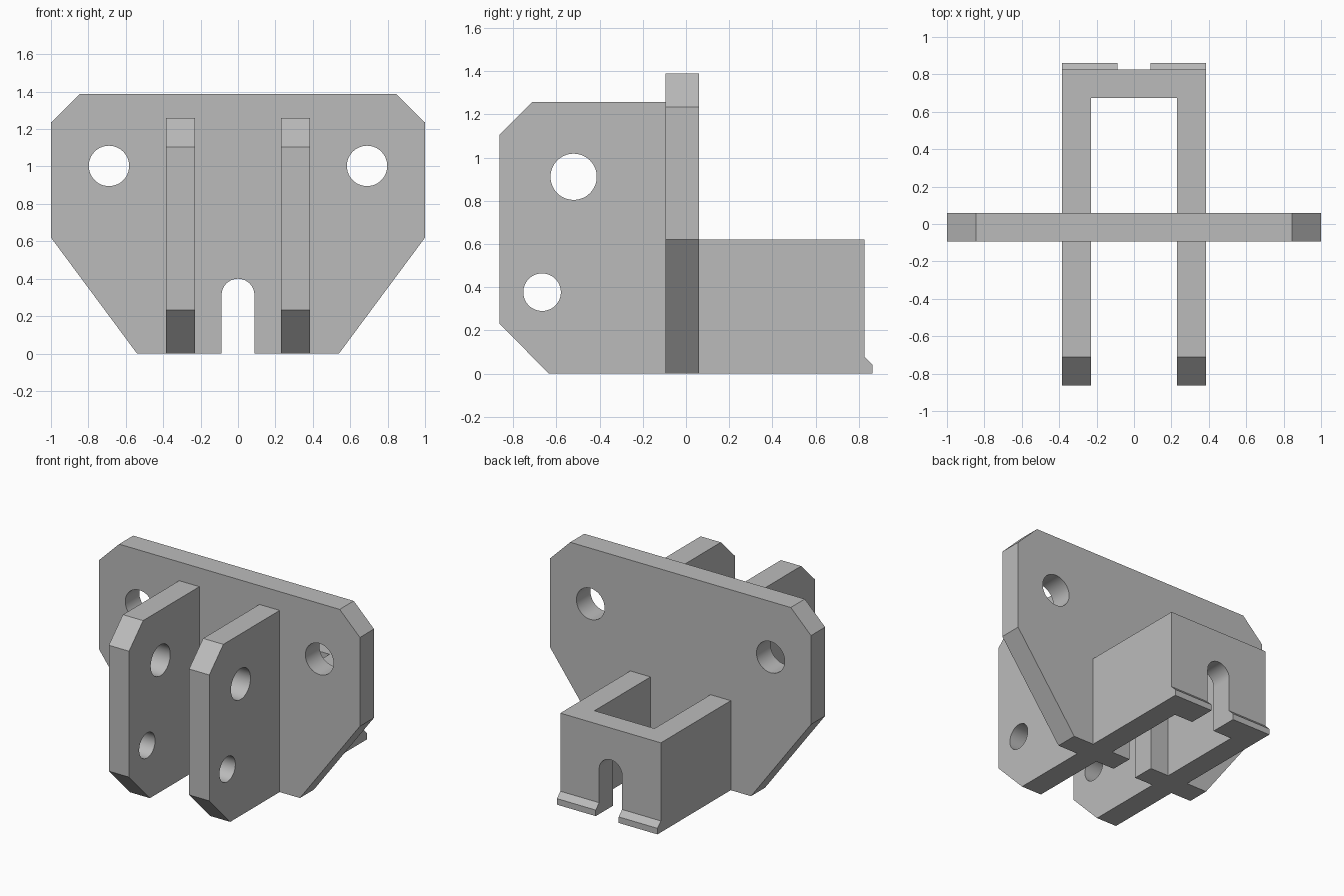
import bpy, bmesh, math
from mathutils import Matrix

cube = bpy.data.objects.get("Cube")
if cube:
    bpy.data.objects.remove(cube, do_unlink=True)

grey = bpy.data.materials.new("plain grey")
grey.use_nodes = True
grey.diffuse_color = (0.5, 0.5, 0.5, 1)
grey.node_tree.nodes["Principled BSDF"].inputs["Base Color"].default_value = grey.diffuse_color

# Local profile axes to world: front profiles use x/z, side profiles use y/z
FRONT = Matrix(((1, 0, 0, 0), (0, 0, -1, 0), (0, 1, 0, 0), (0, 0, 0, 1)))
SIDE = Matrix(((0, 0, 1, 0), (1, 0, 0, 0), (0, 1, 0, 0), (0, 0, 0, 1)))


def circle(u, v, r, n=48):
    return [(u + r * math.cos(i * math.tau / n), v + r * math.sin(i * math.tau / n))
            for i in range(n)]


def slab(name, loops, start, end, frame):
    """Extrude a filled outline (with hole loops) from start to end along its normal."""
    curve = bpy.data.curves.new(name, "CURVE")
    curve.dimensions = "2D"
    curve.fill_mode = "BOTH"
    curve.extrude = (end - start) / 2
    for loop in loops:
        spline = curve.splines.new("POLY")
        spline.points.add(len(loop) - 1)
        for p, (u, v) in zip(spline.points, loop):
            p.co = (u, v, 0, 1)
        spline.use_cyclic_u = True
    helper = bpy.data.objects.new(name + " outline", curve)
    mesh = bpy.data.meshes.new_from_object(helper)
    bpy.data.objects.remove(helper)
    bpy.data.curves.remove(curve)
    mid = (start + end) / 2
    mesh.transform(Matrix.Translation((mid, 0, 0) if frame is SIDE else (0, mid, 0)) @ frame)

    bm = bmesh.new()
    bm.from_mesh(mesh)
    bmesh.ops.remove_doubles(bm, verts=bm.verts, dist=1e-5)
    bmesh.ops.dissolve_limit(bm, angle_limit=0.01, verts=bm.verts, edges=bm.edges)
    bmesh.ops.recalc_face_normals(bm, faces=bm.faces)
    bm.to_mesh(mesh)
    bm.free()
    mesh.materials.clear()
    mesh.materials.append(grey)
    mesh.name = name
    obj = bpy.data.objects.new(name, mesh)
    bpy.context.collection.objects.link(obj)
    bpy.ops.object.select_all(action="DESELECT")
    obj.select_set(True)
    bpy.context.view_layer.objects.active = obj
    bpy.ops.object.shade_smooth_by_angle(angle=math.radians(30))
    return obj


def mirrored(half):
    """Close a right-hand outline with its mirror image."""
    return half + [(-x, z) for x, z in reversed(half)]


# Key sizes
plate_front, plate_back = -0.094, 0.06
inner, outer = 0.23, 0.385
rear, box_top = 0.825, 0.62
slot_r, slot_z = 0.088, 0.312

# Round-topped slot, from its apex side down to the bottom edge
arch = [(slot_r * math.sin(a), slot_z + slot_r * math.cos(a))
        for a in (math.pi / 2 * (i + 0.5) / 12 for i in range(12))]
arch += [(slot_r, slot_z), (slot_r, 0)]

# Cross plate with chamfered corners, slot and two holes
plate = mirrored(arch + [(0.54, 0), (1, 0.62), (1, 1.235), (0.845, 1.388)])
slab("cross_plate", [plate] + [circle(s * 0.69, 1.003, 0.108) for s in (-1, 1)],
     plate_front, plate_back, FRONT)

# Rear wall of the box
slab("rear_wall", [mirrored(arch + [(inner, 0), (inner, box_top)])],
     rear - 0.152, rear, FRONT)

arm = [(-0.635, 0), (plate_front, 0), (plate_front, 1.258), (-0.71, 1.258),
       (-0.864, 1.105), (-0.864, 0.233)]
arm_holes = [circle(-0.52, 0.911, 0.107), circle(-0.666, 0.377, 0.087)]
wall = [(plate_back, 0), (rear, 0), (rear, box_top), (plate_back, box_top)]
lip = [(rear, 0), (0.862, 0), (0.862, 0.042), (rear, 0.079)]

# Paired parts on both sides
for side, s in (("left", 1), ("right", -1)):
    def span(a, b):
        return sorted((s * a, s * b))
    slab(side + "_arm", [arm] + arm_holes, *span(inner, outer), SIDE)
    slab(side + "_box_wall", [wall], *span(inner, outer), SIDE)
    slab(side + "_rear_lip", [lip], *span(slot_r, outer), SIDE)
